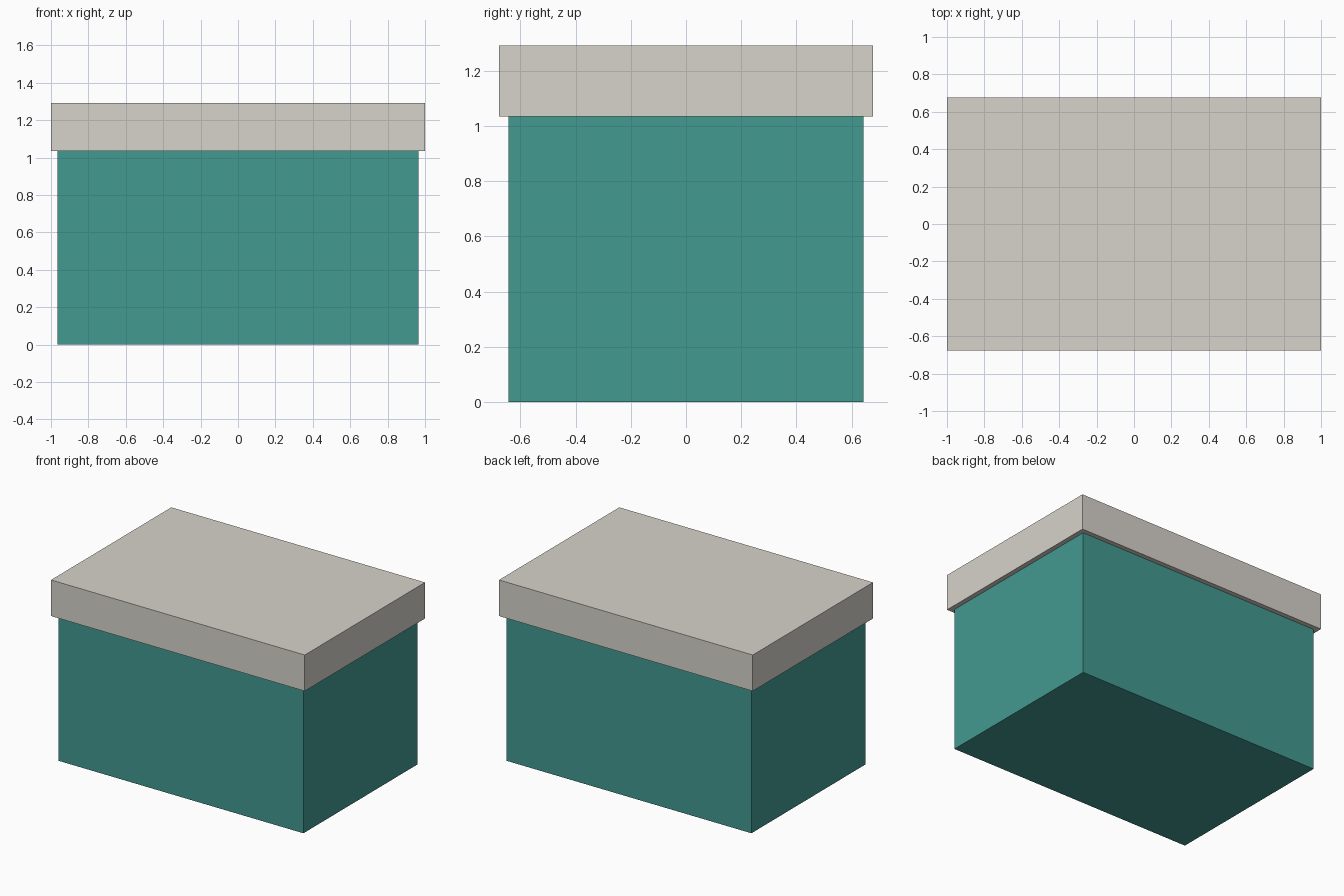
import bpy

if "Cube" in bpy.data.objects:
    bpy.data.objects.remove(bpy.data.objects["Cube"])


def material(name, rgb):
    mat = bpy.data.materials.new(name)
    mat.diffuse_color = (*rgb, 1.0)
    mat.use_nodes = True
    mat.node_tree.nodes["Principled BSDF"].inputs["Base Color"].default_value = mat.diffuse_color
    return mat


def block(name, width, depth, z0, z1, mat):
    bpy.ops.mesh.primitive_cube_add(size=1, location=(0, 0, (z0 + z1) / 2))
    obj = bpy.context.object
    obj.name = name
    obj.scale = (width, depth, z1 - z0)
    bpy.ops.object.transform_apply(location=False, rotation=False, scale=True)
    obj.data.materials.append(mat)
    return obj


teal = material("teal", (0.055, 0.32, 0.28))
cream = material("cream", (0.68, 0.65, 0.60))

# Box body, reaching up to the lid
block("box_body", 1.932, 1.286, 0.0, 1.035, teal)

# Overhanging lid
block("box_lid", 2.0, 1.354, 1.035, 1.292, cream)
